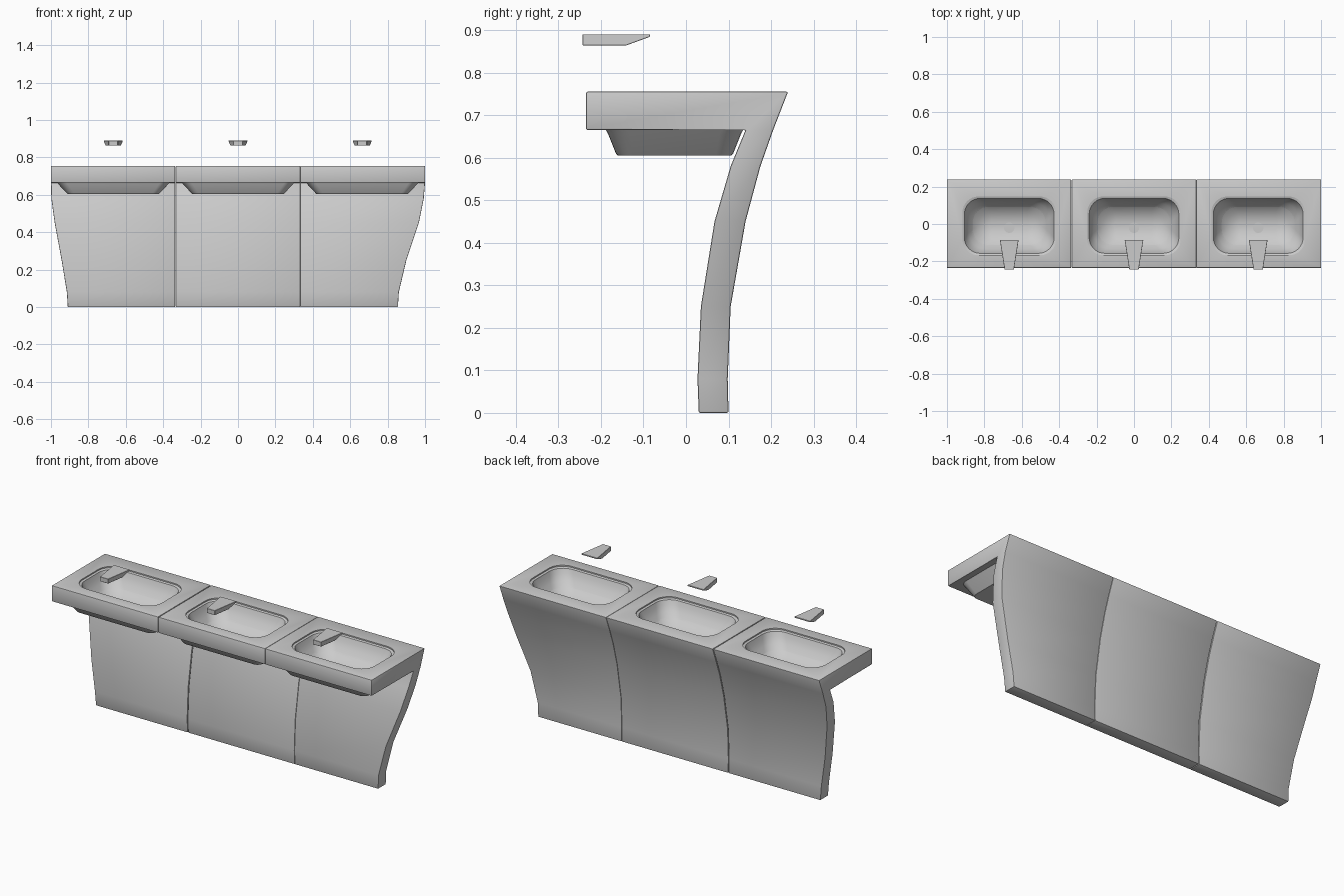
import bpy, bmesh
from math import sin, cos, pi, radians

cube = bpy.data.objects.get("Cube")
if cube:
    bpy.data.objects.remove(cube)

grey = bpy.data.materials.new("light grey")
grey.use_nodes = True
colour = (0.6, 0.6, 0.6, 1)
grey.diffuse_color = colour
grey.node_tree.nodes["Principled BSDF"].inputs["Base Color"].default_value = colour


def make(name, verts, faces):
    bm = bmesh.new()
    vs = [bm.verts.new(v) for v in verts]
    for f in faces:
        bm.faces.new([vs[i] for i in f])
    bmesh.ops.recalc_face_normals(bm, faces=bm.faces)
    mesh = bpy.data.meshes.new(name)
    bm.to_mesh(mesh)
    bm.free()
    mesh.materials.append(grey)
    ob = bpy.data.objects.new(name, mesh)
    bpy.context.collection.objects.link(ob)
    return ob


def bevel(ob, width, segments=2):
    mod = ob.modifiers.new("bevel", "BEVEL")
    mod.width, mod.segments, mod.limit_method = width, segments, "ANGLE"


def cut(ob, cutter):
    mod = ob.modifiers.new("cut", "BOOLEAN")
    mod.operation, mod.solver, mod.object = "DIFFERENCE", "EXACT", cutter


def finish(ob, angle=25):
    # apply the modifiers, then shade with sharp edges kept
    deps = bpy.context.evaluated_depsgraph_get()
    mesh = bpy.data.meshes.new_from_object(ob.evaluated_get(deps))
    ob.modifiers.clear()
    ob.data = mesh
    bpy.ops.object.select_all(action="DESELECT")
    ob.select_set(True)
    bpy.context.view_layer.objects.active = ob
    bpy.ops.object.shade_smooth_by_angle(angle=radians(angle))


def rounded_loft(name, cx, cy, levels, steps=6):
    # stack of rounded rectangles: (z, half width, half depth, corner radius)
    verts = []
    for z, hx, hy, r in levels:
        for q, (sx, sy) in enumerate([(1, 1), (-1, 1), (-1, -1), (1, -1)]):
            for k in range(steps + 1):
                a = (q + k / steps) * pi / 2
                verts.append((cx + sx * (hx - r) + r * cos(a),
                              cy + sy * (hy - r) + r * sin(a), z))
    n = 4 * (steps + 1)
    faces = [[i * n + j, i * n + (j + 1) % n, (i + 1) * n + (j + 1) % n, (i + 1) * n + j]
             for i in range(len(levels) - 1) for j in range(n)]
    faces += [list(range(n)), [(len(levels) - 1) * n + j for j in range(n)]]
    return make(name, verts, faces)


# curved support panel: height, front y, back y, left end x, right end x
PANEL = [(0, .03, .10, -.91, .855), (.08, .027, .098, -.915, .86),
         (.25, .035, .105, -.943, .90), (.45, .067, .14, -.98, .967),
         (.58, .105, .175, -.998, .993), (.665, .14, .205, -1, 1)]


def module(name, x0, x1):
    # worktop and support panel as one swept side profile
    def ends(row):
        return (row[3] if x0 == -1 else x0, row[4] if x1 == 1 else x1)
    n = len(PANEL)
    profile = [(r[1], r[0], ends(r)) for r in PANEL]
    profile += [(-.235, .665, (x0, x1)), (-.235, .755, (x0, x1)), (.24, .755, (x0, x1))]
    profile += [(r[2], r[0], ends(r)) for r in reversed(PANEL)]
    m = len(profile)
    verts = [(p[2][s], p[0], p[1]) for s in (0, 1) for p in profile]
    faces = [[i, (i + 1) % m, (i + 1) % m + m, i + m] for i in range(m)]
    for s in (0, m):
        faces += [[s + i, s + i + 1, s + m - 2 - i, s + m - 1 - i] for i in range(n - 1)]
        faces.append([s + i for i in range(n - 1, n + 4)])
    ob = make(name, verts, faces)
    bevel(ob, .004)
    return ob


def tap(name, cx):
    # tapered wedge, wider at the tip and at the top
    side = [(-.243, .89), (-.085, .89), (-.085, .884), (-.14, .864), (-.243, .864)]
    verts = []
    for s in (-1, 1):
        for y, z in side:
            half = .025 + .025 * (y + .243) / .158
            verts.append((cx + s * half, y, z))
    faces = [[i, (i + 1) % 5, (i + 1) % 5 + 5, i + 5] for i in range(5)]
    faces += [list(range(5)), list(range(5, 10))]
    ob = make(name, verts, faces)
    bevel(ob, .001, 1)
    finish(ob)


# bowl profile: height and inset from the rim
BOWL = [(.78, 0), (.748, 0), (.744, .01), (.72, .018), (.69, .034),
        (.665, .055), (.645, .082), (.632, .11), (.626, .14)]

for label, x0, x1, cx in [("right", -1, -.3365, -.667), ("middle", -.3335, .333, 0),
                          ("left", .333, 1, .664)]:
    bowl = rounded_loft(label + "_bowl_cutter", cx, -.01,
                        [(z, .25 - d, .157 - d, min(.085, .157 - d - .002)) for z, d in BOWL], 8)
    bowl.hide_render = True

    body = module(label + "_counter", x0, x1)
    basin = rounded_loft(label + "_basin_underside", cx, -.027,
                         [(.67, .305, .164, .05), (.655, .292, .156, .05),
                          (.61, .25, .138, .04), (.605, .245, .133, .035)])
    for ob in (body, basin):
        cut(ob, bowl)
        finish(ob, 30)
    bpy.data.objects.remove(bowl)

    # drain and tap
    drain = rounded_loft(label + "_drain", cx, -.02,
                         [(.61, .028, .028, .0279), (.632, .028, .028, .0279)])
    finish(drain)
    tap(label + "_tap", cx)
